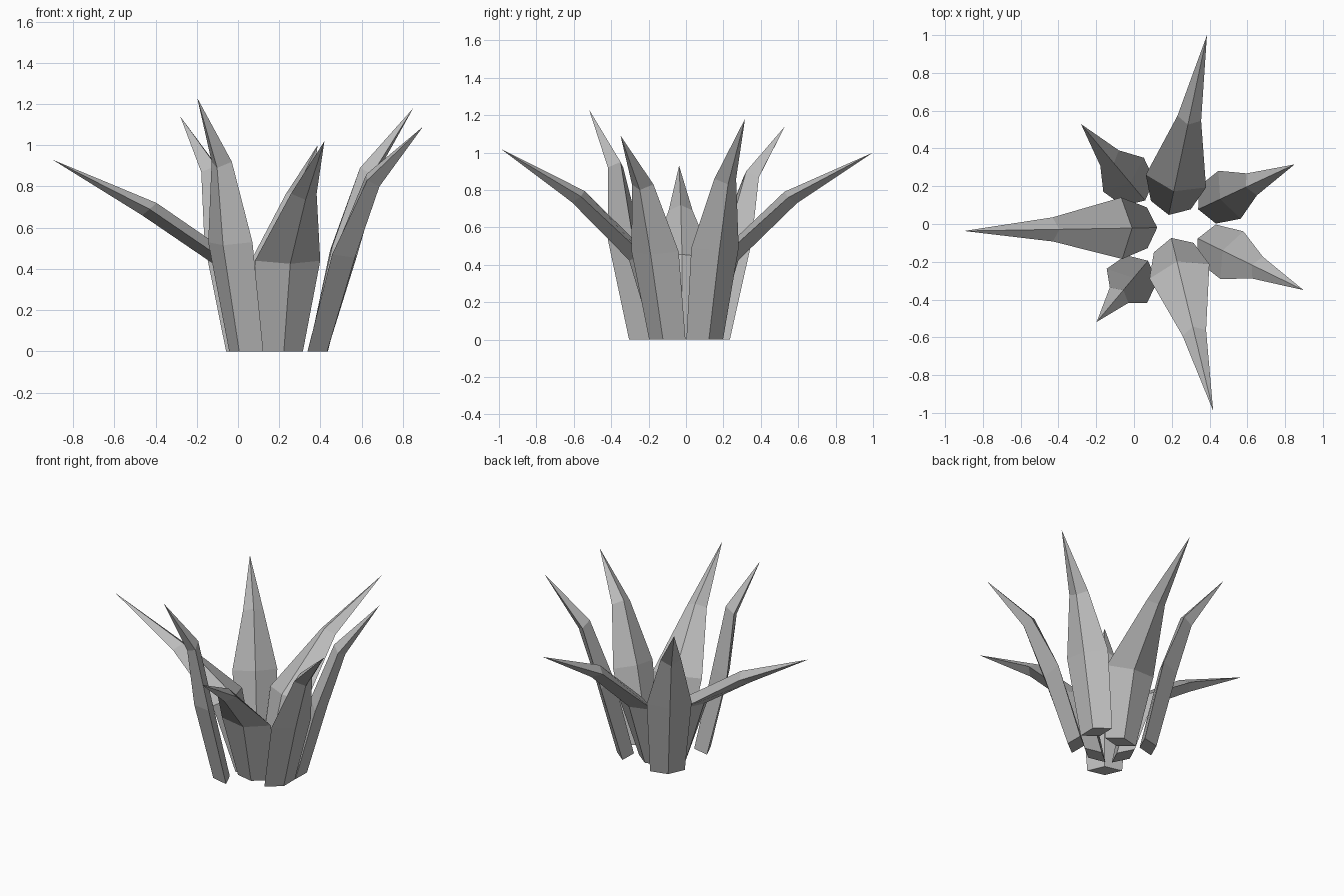
import bpy
import bmesh
from math import cos, sin, radians

cube = bpy.data.objects.get("Cube")
if cube:
    bpy.data.objects.remove(cube, do_unlink=True)

# single matte colour
grey = bpy.data.materials.new("plain grey")
grey.use_nodes = True
colour = (0.5, 0.5, 0.5, 1)
grey.diffuse_color = colour
grey.node_tree.nodes["Principled BSDF"].inputs["Base Color"].default_value = colour


def leaf(name, origin, angle, middle, bend, tip):
    """Diamond-section leaf; middle, bend and tip are (outward, height)."""
    c, s = cos(radians(angle)), sin(radians(angle))
    bm = bmesh.new()

    def point(u, v, z):
        return bm.verts.new((origin[0] + u * c - v * s, origin[1] + u * s + v * c, z))

    # section: centre, half width, outward and downward offset of the keel
    sections = [((0, 0), 0.108, 0.053, 0),
                (middle, 0.14 if name in narrow else 0.163, 0.055, 0.015),
                (bend, 0.064, 0.035, 0.03)]
    rings = []
    for (u, z), half, out, drop in sections:
        rings.append([point(u + out, 0, z - drop), point(u, half, z),
                      point(u - out, 0, z + drop), point(u, -half, z)])
    end = point(tip[0], 0, tip[1])

    bm.faces.new(rings[0][::-1])
    for low, high in zip(rings, rings[1:]):
        for i in range(4):
            j = (i + 1) % 4
            bm.faces.new((low[i], low[j], high[j], high[i]))
    for i in range(4):
        bm.faces.new((rings[-1][i], rings[-1][(i + 1) % 4], end))
    bmesh.ops.recalc_face_normals(bm, faces=bm.faces)

    mesh = bpy.data.meshes.new(name)
    bm.to_mesh(mesh)
    bm.free()
    mesh.materials.append(grey)
    bpy.context.collection.objects.link(bpy.data.objects.new(name, mesh))


narrow = {"front_left_leaf", "back_left_leaf", "front_right_leaf", "back_right_leaf"}

# wide leaves that arch outward
leaf("right_leaf", (0.07, -0.02), 181, (0.135, 0.44), (0.50, 0.69), (0.97, 0.93))
leaf("front_leaf", (0.21, -0.125), -76.4, (0.13, 0.44), (0.465, 0.765), (0.89, 1.02))
leaf("back_leaf", (0.195, 0.10), 78, (0.13, 0.44), (0.47, 0.76), (0.92, 1.0))

# upright leaves between them
leaf("front_right_leaf", (0.04, -0.235), -130, (0.12, 0.53), (0.185, 0.92), (0.37, 1.23))
leaf("back_right_leaf", (0.025, 0.165), 130, (0.125, 0.52), (0.24, 0.87), (0.475, 1.14))
leaf("front_left_leaf", (0.385, -0.10), -26, (0.148, 0.47), (0.30, 0.83), (0.57, 1.09))
leaf("back_left_leaf", (0.388, 0.10), 25, (0.13, 0.49), (0.26, 0.86), (0.51, 1.18))
